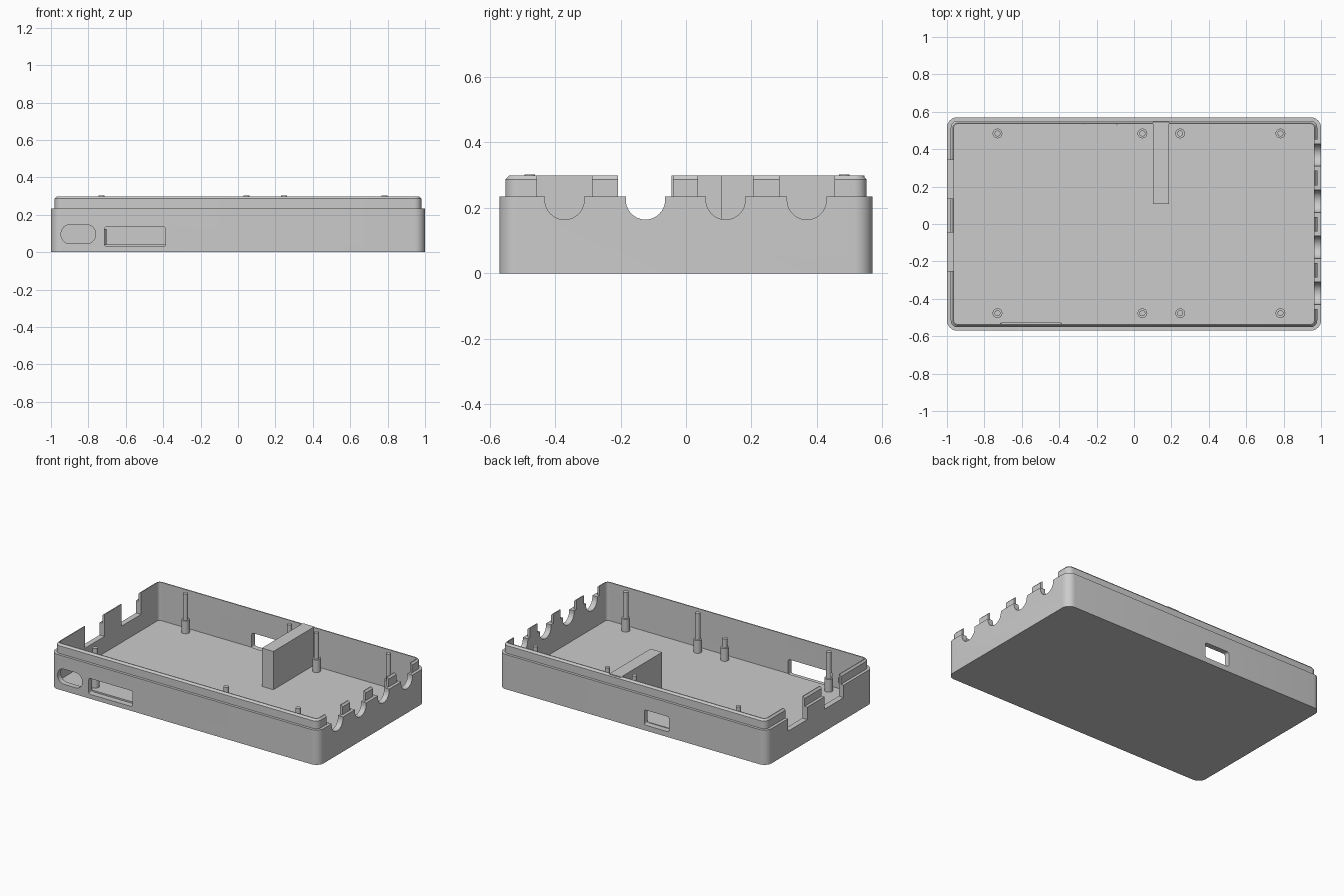
import bpy, bmesh
from math import sin, cos, pi, radians

cube = bpy.data.objects.get("Cube")
if cube:
    bpy.data.objects.remove(cube, do_unlink=True)

grey = bpy.data.materials.new("light_grey_plastic")
grey.use_nodes = True
colour = (0.6, 0.6, 0.6, 1)
grey.diffuse_color = colour
grey.node_tree.nodes["Principled BSDF"].inputs["Base Color"].default_value = colour

FLOOR, STEP, TOP = 0.04, 0.234, 0.298


def rounded_rect(hx, hy, r, cx=0, cy=0, seg=8):
    """Counter-clockwise outline of a rectangle with round corners."""
    pts = []
    for i, (sx, sy) in enumerate(((1, 1), (-1, 1), (-1, -1), (1, -1))):
        for k in range(seg + 1):
            a = (i + k / seg) * pi / 2
            pts.append((cx + sx * (hx - r) + r * cos(a), cy + sy * (hy - r) + r * sin(a)))
    return pts


def loft(name, rings):
    """Solid skinned through matching closed rings of 3D points."""
    bm = bmesh.new()
    loops = [[bm.verts.new(p) for p in ring] for ring in rings]
    n = len(loops[0])
    for a, b in zip(loops, loops[1:]):
        for i in range(n):
            j = (i + 1) % n
            bm.faces.new((a[i], a[j], b[j], b[i]))
    bm.faces.new(loops[0][::-1])
    bm.faces.new(loops[-1])
    bmesh.ops.recalc_face_normals(bm, faces=bm.faces)
    mesh = bpy.data.meshes.new(name)
    bm.to_mesh(mesh)
    bm.free()
    mesh.materials.append(grey)
    ob = bpy.data.objects.new(name, mesh)
    bpy.context.collection.objects.link(ob)
    return ob


def smooth(ob):
    bpy.ops.object.select_all(action='DESELECT')
    ob.select_set(True)
    bpy.context.view_layer.objects.active = ob
    bpy.ops.object.shade_smooth_by_angle(angle=radians(30))


def cut(target, profile, axis, lo, hi):
    """Cut a horizontal-vertical profile through the wall along x or y."""
    rings = [[(d, u, z) if axis == 'X' else (u, d, z) for u, z in profile] for d in (lo, hi)]
    cutter = loft("wall_cutter", rings)
    cutter.hide_render = True
    mod = target.modifiers.new("opening", 'BOOLEAN')
    mod.operation, mod.solver, mod.object = 'DIFFERENCE', 'EXACT', cutter
    bpy.ops.object.select_all(action='DESELECT')
    target.select_set(True)
    bpy.context.view_layer.objects.active = target
    bpy.ops.object.modifier_apply(modifier=mod.name)
    bpy.data.objects.remove(cutter, do_unlink=True)


# Tray: outer wall, stepped lip with chamfer, inner wall and floor
sections = [(1, 0.57, 0.055, 0), (1, 0.57, 0.055, STEP),
            (0.98, 0.552, 0.038, STEP), (0.98, 0.552, 0.038, 0.286),
            (0.969, 0.541, 0.028, TOP), (0.963, 0.534, 0.02, TOP),
            (0.963, 0.534, 0.02, FLOOR)]
tray = loft("case_tray", [[(x, y, z) for x, y in rounded_rect(hx, hy, r)]
                          for hx, hy, r, z in sections])

# Round cable notches with wider lip gaps on the +x end
for y in (-0.371, -0.124, 0.121, 0.369):
    arc = [(y + 0.06 * cos(a), 0.224 + 0.06 * sin(a))
           for a in (pi + pi * k / 20 for k in range(21))]
    s = STEP + 0.001
    notch = [(y - 0.084, 0.4), (y - 0.084, s), (y - 0.06, s), *arc,
             (y + 0.06, s), (y + 0.084, s), (y + 0.084, 0.4)]
    cut(tray, notch, 'X', 0.9, 1.1)

# Square notches on the -x end
for y in (-0.148, 0.24):
    cut(tray, [(y - 0.103, 0.15), (y + 0.103, 0.15), (y + 0.103, 0.4), (y - 0.103, 0.4)],
        'X', -1.1, -0.9)

# Ports: two in the front wall, one in the back wall
cut(tray, rounded_rect(0.092, 0.051, 0.048, -0.854, 0.096), 'Y', -0.7, -0.53)
cut(tray, rounded_rect(0.163, 0.053, 0.012, -0.551, 0.083), 'Y', -0.7, -0.53)
cut(tray, rounded_rect(0.092, 0.051, 0.014, -0.18, 0.087), 'Y', 0.53, 0.7)
smooth(tray)

# Partition block reaching in from the back wall
wall = [(0.102, 0.108), (0.188, 0.108), (0.188, 0.546), (0.102, 0.546)]
loft("partition", [[(x, y, z) for x, y in wall] for z in (FLOOR - 0.01, TOP)])

# Stepped board posts; one in the front row is short
for row, y in (("front", -0.477), ("back", 0.484)):
    for i, x in enumerate((-0.73, 0.045, 0.247, 0.783)):
        top = 0.185 if row == "front" and i == 1 else 0.302
        steps = [(0.026, FLOOR - 0.01), (0.026, 0.125), (0.016, 0.125), (0.016, top)]
        post = loft(f"{row}_post_{i + 1}",
                    [[(x + r * cos(k * pi / 12), y + r * sin(k * pi / 12), z)
                      for k in range(24)] for r, z in steps])
        smooth(post)
